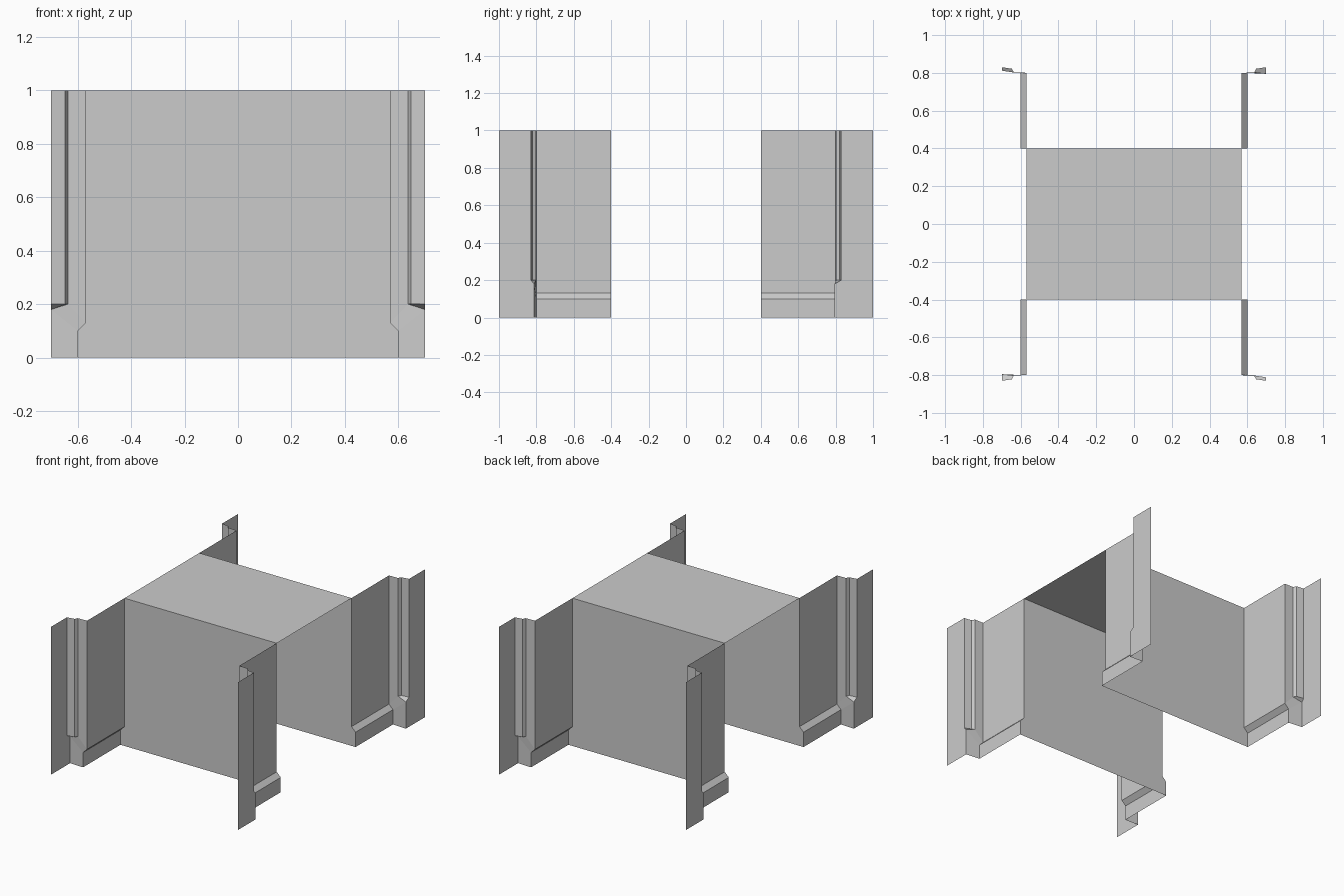
import bpy

if "Cube" in bpy.data.objects:
    bpy.data.objects.remove(bpy.data.objects["Cube"])

# trim profile shared by every wall end: (x, z), plinth, chamfer, upper wall
PROFILE = [(0.6, 0), (0.6, 0.1), (0.57, 0.13), (0.57, 1)]


def make_sheet(name, faces, sx=1, sy=1):
    """Thin surface from polygons, mirrored by sx / sy with normals kept outward."""
    verts, index, polys = [], {}, []
    for face in faces:
        poly = []
        for x, y, z in face:
            p = (x * sx, y * sy, z)
            if p not in index:
                index[p] = len(verts)
                verts.append(p)
            poly.append(index[p])
        polys.append(poly if sx * sy > 0 else poly[::-1])
    mesh = bpy.data.meshes.new(name)
    mesh.from_pydata(verts, [], polys)
    mesh.update()
    obj = bpy.data.objects.new(name, mesh)
    bpy.context.collection.objects.link(obj)
    return obj


# flat roof between the two main walls
make_sheet("roof", [[(-0.57, -0.4, 1), (0.57, -0.4, 1), (0.57, 0.4, 1), (-0.57, 0.4, 1)]])

# main front and back walls, with plinth outline at both ends
for label, sy in (("front", -1), ("back", 1)):
    bands = []
    for (xa, za), (xb, zb) in zip(PROFILE, PROFILE[1:]):
        bands.append([(xa, 0.4, za), (-xa, 0.4, za), (-xb, 0.4, zb), (xb, 0.4, zb)])
    make_sheet(label + "_wall", bands, 1, sy)

# four corner wings
for sx in (-1, 1):
    for sy in (-1, 1):
        tag = ("right" if sx > 0 else "left") + ("_back" if sy > 0 else "_front")
        yb = 0.795 if sx * sy > 0 else 0.812   # slight skew of the jamb plinth
        inner, outer = (0.637, 0.802), (0.647, 0.822)
        end_y = 0.83

        # side wall swept along y
        side = [[(xa, 0.4, za), (xa, 0.8, za), (xb, 0.8, zb), (xb, 0.4, zb)]
                for (xa, za), (xb, zb) in zip(PROFILE, PROFILE[1:])]
        make_sheet("side_wall_" + tag, side, sx, sy)

        # jamb: plinth block and upright strip
        jamb = [
            [(0.6, 0.8, 0), (0.7, yb, 0), (0.7, yb, 0.18), (0.6, 0.8, 0.1)],
            [(0.6, 0.8, 0.1), (0.7, yb, 0.18), (*inner, 0.2), (0.57, 0.8, 0.13)],
            [(0.57, 0.8, 0.13), (*inner, 0.2), (*inner, 1), (0.57, 0.8, 1)],
        ]
        make_sheet("jamb_" + tag, jamb, sx, sy)

        # recessed panel with its step and sloping sill
        recess = [
            [(*inner, 0.2), (*outer, 0.2), (*outer, 1), (*inner, 1)],
            [(*outer, 0.2), (0.7, end_y, 0.2), (0.7, end_y, 1), (*outer, 1)],
            [(0.7, yb, 0.18), (0.7, end_y, 0.2), (*outer, 0.2), (*inner, 0.2)],
        ]
        make_sheet("recess_" + tag, recess, sx, sy)

        # outermost wall
        make_sheet("outer_wall_" + tag, [
            [(0.7, yb, 0), (0.7, 1, 0), (0.7, 1, 0.2), (0.7, end_y, 0.2), (0.7, yb, 0.18)],
            [(0.7, end_y, 0.2), (0.7, 1, 0.2), (0.7, 1, 1), (0.7, end_y, 1)],
        ], sx, sy)
